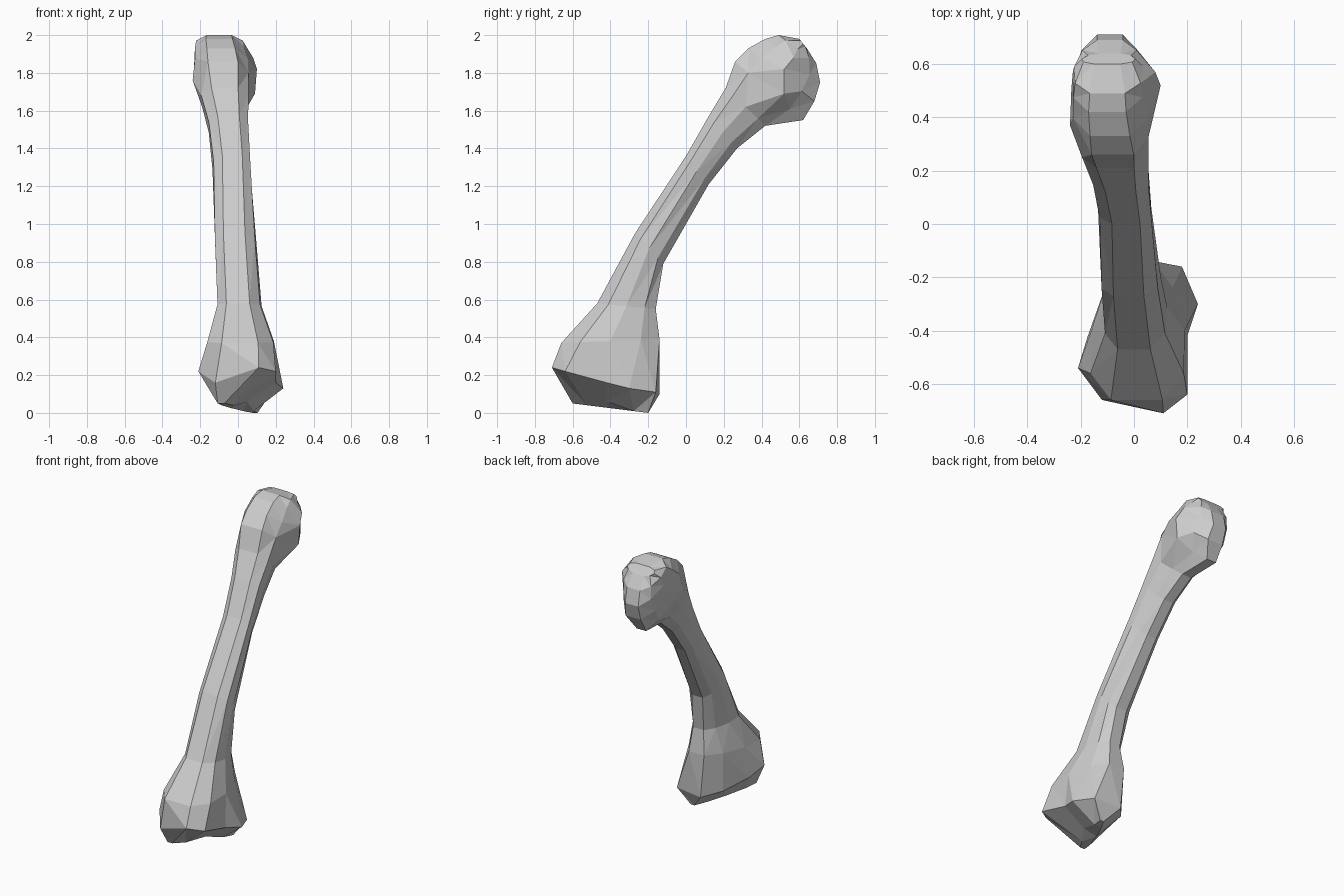
import bpy
import bmesh
import math
from mathutils import Vector

cube = bpy.data.objects.get("Cube")
if cube:
    bpy.data.objects.remove(cube, do_unlink=True)

SIDES = 10

bone_grey = bpy.data.materials.new("bone_grey")
bone_grey.use_nodes = True
colour = (0.6, 0.6, 0.6, 1)
bone_grey.diffuse_color = colour
bone_grey.node_tree.nodes["Principled BSDF"].inputs["Base Color"].default_value = colour


def ring(front, back, front_x, back_x):
    """Section between a front and a back (y, z); each end has (centre x, half width)."""
    points = []
    for i in range(SIDES):
        angle = math.tau * (i + 0.5) / SIDES
        along = 0.5 - 0.5 * math.cos(angle) / math.cos(math.pi / SIDES)
        side = math.copysign(abs(math.sin(angle)) ** 0.7, math.sin(angle))

        def mix(a, b):
            return a + (b - a) * along

        x = mix(front_x[0], back_x[0]) + mix(front_x[1], back_x[1]) * side
        points.append(Vector((x, mix(front[0], back[0]), mix(front[1], back[1]))))
    return points


def loft(name, sections, pulls):
    """Skin the sections, then pull the nearest corner to each given point."""
    bm = bmesh.new()
    loops = [[bm.verts.new(p) for p in ring(*s)] for s in sections]
    for a, b in zip(loops, loops[1:]):
        for i in range(SIDES):
            j = (i + 1) % SIDES
            bm.faces.new((a[i], a[j], b[j], b[i]))
    bm.faces.new(loops[0])
    bm.faces.new(loops[-1])

    free = list(bm.verts)
    for point in pulls:
        target = Vector(point)
        corner = min(free, key=lambda v: (v.co - target).length)
        corner.co = target
        free.remove(corner)

    bmesh.ops.triangulate(bm, faces=bm.faces[:])
    bmesh.ops.recalc_face_normals(bm, faces=bm.faces[:])
    mesh = bpy.data.meshes.new(name)
    bm.to_mesh(mesh)
    bm.free()
    mesh.materials.append(bone_grey)
    obj = bpy.data.objects.new(name, mesh)
    bpy.context.collection.objects.link(obj)
    return obj


# Wedge base, flared foot, curved shaft and rounded head, from bottom to top
bone_sections = [
    ((-0.6, 0.05), (-0.2, 0), (-0.09, 0.04), (0.09, 0.03)),
    ((-0.71, 0.24), (-0.14, 0.1), (0, 0.25), (0.06, 0.16)),
    ((-0.66, 0.37), (-0.14, 0.39), (0.01, 0.22), (0.02, 0.13)),
    ((-0.47, 0.58), (-0.16, 0.55), (0, 0.14), (0.02, 0.09)),
    ((-0.27, 0.95), (-0.12, 0.79), (-0.02, 0.13), (0, 0.09)),
    ((0, 1.36), (0.12, 1.21), (-0.03, 0.12), (-0.04, 0.08)),
    ((0.12, 1.57), (0.27, 1.4), (-0.05, 0.13), (-0.05, 0.08)),
    ((0.21, 1.72), (0.42, 1.52), (-0.07, 0.16), (-0.07, 0.08)),
    ((0.26, 1.86), (0.62, 1.55), (-0.08, 0.18), (-0.1, 0.08)),
    ((0.33, 1.93), (0.68, 1.65), (-0.09, 0.17), (-0.08, 0.13)),
    ((0.42, 1.98), (0.71, 1.75), (-0.1, 0.16), (-0.09, 0.11)),
    ((0.49, 2), (0.69, 1.85), (-0.1, 0.15), (-0.09, 0.11)),
    ((0.6, 1.98), (0.64, 1.93), (-0.1, 0.11), (-0.09, 0.09)),
]

bone_pulls = [
    # Corners of the base
    (-0.21, -0.54, 0.22),
    (-0.12, -0.66, 0.16),
    (0.2, -0.64, 0.22),
    (0.2, -0.42, 0.16),
    (0.24, -0.3, 0.13),
    (0.18, -0.16, 0.11),
    # Hollow under the base
    (0.05, -0.42, 0.06),
    # Tubercle and flat side of the head
    (-0.24, 0.37, 1.76),
    (0.1, 0.52, 1.82),
    (0.09, 0.52, 1.69),
    (0.08, 0.57, 1.88),
]

loft("long_bone", bone_sections, bone_pulls)
